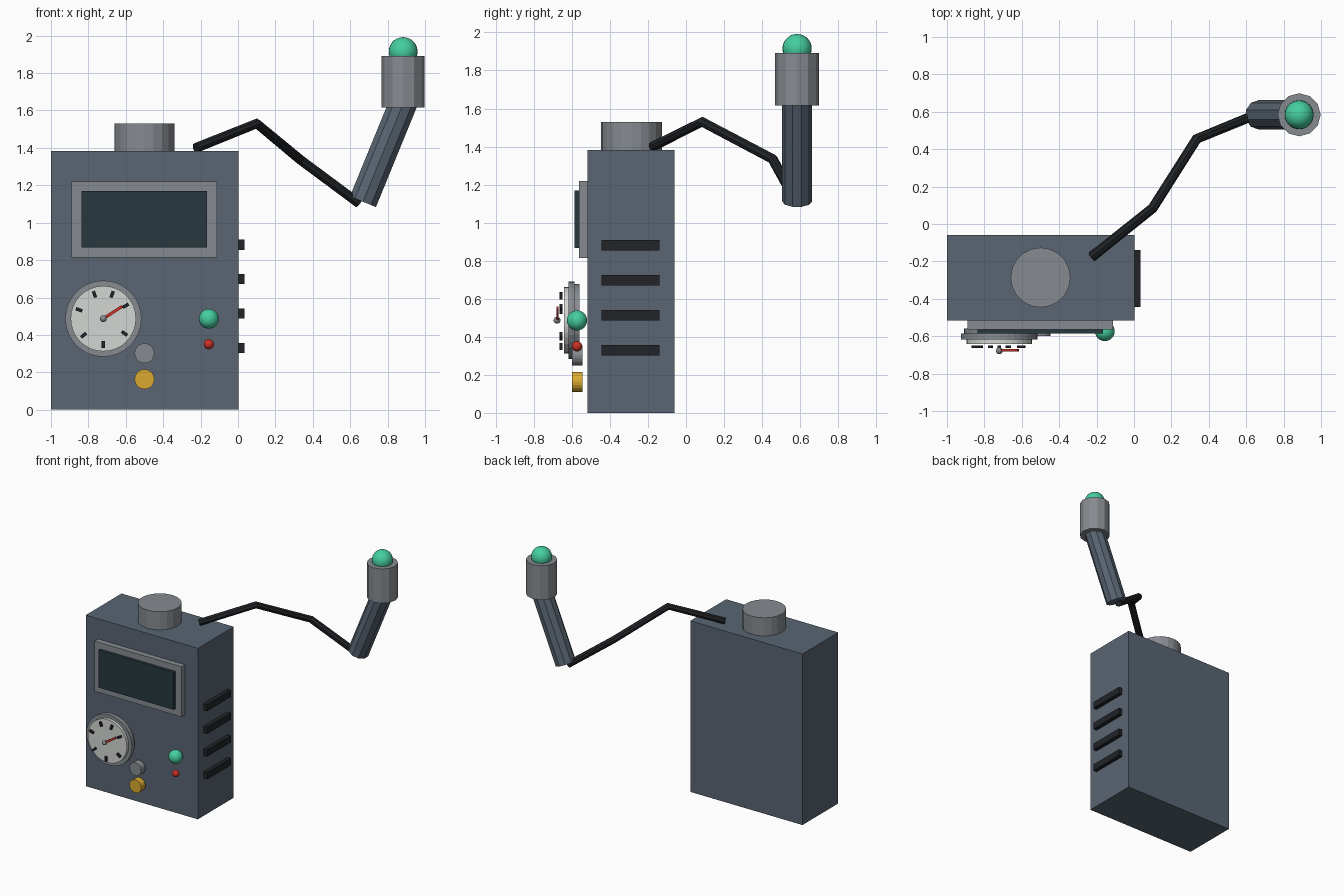
import bpy
from math import radians, cos, sin
from mathutils import Vector

if "Cube" in bpy.data.objects:
    bpy.data.objects.remove(bpy.data.objects["Cube"])

mats = {}
def paint(ob, name, color):
    if color:
        if color not in mats:
            mats[color] = bpy.data.materials.new("colour_%d" % len(mats))
            mats[color].diffuse_color = (*color, 1)
        ob.data.materials.append(mats[color])
    ob.name = name
    return ob

def box(name, lo, hi, color=None):
    lo, hi = Vector(lo), Vector(hi)
    bpy.ops.mesh.primitive_cube_add(size=1, location=(lo + hi) / 2)
    ob = bpy.context.object
    ob.scale = hi - lo
    return paint(ob, name, color)

def rod(name, a, b, r, sides, color=None):
    a, b = Vector(a), Vector(b)
    d = b - a
    bpy.ops.mesh.primitive_cylinder_add(vertices=sides, radius=r, depth=d.length, location=(a + b) / 2)
    ob = bpy.context.object
    ax = Vector((0, 0, 1)).rotation_difference(d)
    ob.rotation_euler = ax.to_euler()
    return paint(ob, name, color)

def ball(name, p, r, color):
    bpy.ops.mesh.primitive_uv_sphere_add(segments=24, ring_count=14, radius=r, location=p)
    bpy.ops.object.shade_smooth()
    return paint(bpy.context.object, name, color)

STEEL, GREY, BLACK = (.10, .13, .17), (.24, .26, .28), (.015, .017, .02)
GREEN, RED, YELLOW = (.06, .62, .35), (.6, .03, .02), (.7, .4, .03)
DARK, WHITE = (.02, .04, .05), (.65, .67, .64)

# Case, top cap and display
box("case", (-1, -.517, 0), (.003, -.06, 1.383), STEEL)
rod("top_cap", (-.5, -.286, 1.37), (-.5, -.286, 1.53), .16, 20, GREY)
box("display_frame", (-.89, -.563, .815), (-.112, -.51, 1.22), GREY)
box("display_screen", (-.837, -.586, .867), (-.166, -.55, 1.17), DARK)

# Dial gauge
gx, gz = -.72, .487
rod("gauge_back", (gx, -.56, gz), (gx, -.59, gz), .19, 32, GREY)
rod("gauge_bezel", (gx, -.585, gz), (gx, -.618, gz), .204, 32, GREY)
rod("gauge_face", (gx, -.61, gz), (gx, -.641, gz), .175, 32, WHITE)
for i, deg in enumerate((-90, -35, 30, 70, 110, 160, 220)):
    a = radians(deg)
    t = box("gauge_tick_%d" % i, (-.018, -.007, -.009), (.018, .007, .009), BLACK)
    t.location = (gx + .138 * cos(a), -.657, gz + .138 * sin(a))
    t.rotation_euler.y = -a
a = radians(33)
n = box("gauge_needle", (-.06, -.006, -.008), (.06, .006, .008), RED)
n.location = (gx + .06 * cos(a), -.675, gz + .06 * sin(a))
n.rotation_euler.y = -a
ball("needle_hub", (gx, -.678, gz), .018, GREY)

# Buttons and lamps
for name, z, c in (("grey_button", .302, GREY), ("yellow_button", .163, YELLOW)):
    rod(name, (-.5, -.544, z), (-.5, -.598, z), .053, 20, c)
ball("status_lamp", (-.156, -.573, .486), .053, GREEN)
ball("alarm_lamp", (-.156, -.573, .35), .027, RED)

# Side vents
for i in range(4):
    z = .33 + i * .184
    box("vent_%d" % i, (-.01, -.444, z - .027), (.035, -.139, z + .027), BLACK)

# Cable
cu = bpy.data.curves.new("cable", "CURVE")
cu.dimensions = '3D'
pts = [(-.225, -.175, 1.4), (.1, .085, 1.53), (.335, .455, 1.335), (.645, .582, 1.105)]
sp = cu.splines.new("POLY")
sp.points.add(len(pts) - 1)
for p, co in zip(sp.points, pts):
    p.co = (*co, 1)
sp.use_smooth = False
cu.bevel_depth = .027
cu.bevel_resolution = 2
cu.use_fill_caps = True
cable = bpy.data.objects.new("cable", cu)
bpy.context.collection.objects.link(cable)
paint(cable, "cable", BLACK)

# Probe
py = .584
rod("probe_handle", (.668, py, 1.112), (.89, py, 1.655), .079, 10, STEEL)
rod("probe_head", (.883, py, 1.615), (.883, py, 1.892), .115, 12, GREY)
ball("probe_tip", (.883, py, 1.915), .077, GREEN)

for m in bpy.data.materials:
    if m.users and not m.is_grease_pencil:
        m.use_nodes = True
        m.node_tree.nodes["Principled BSDF"].inputs["Base Color"].default_value = m.diffuse_color
